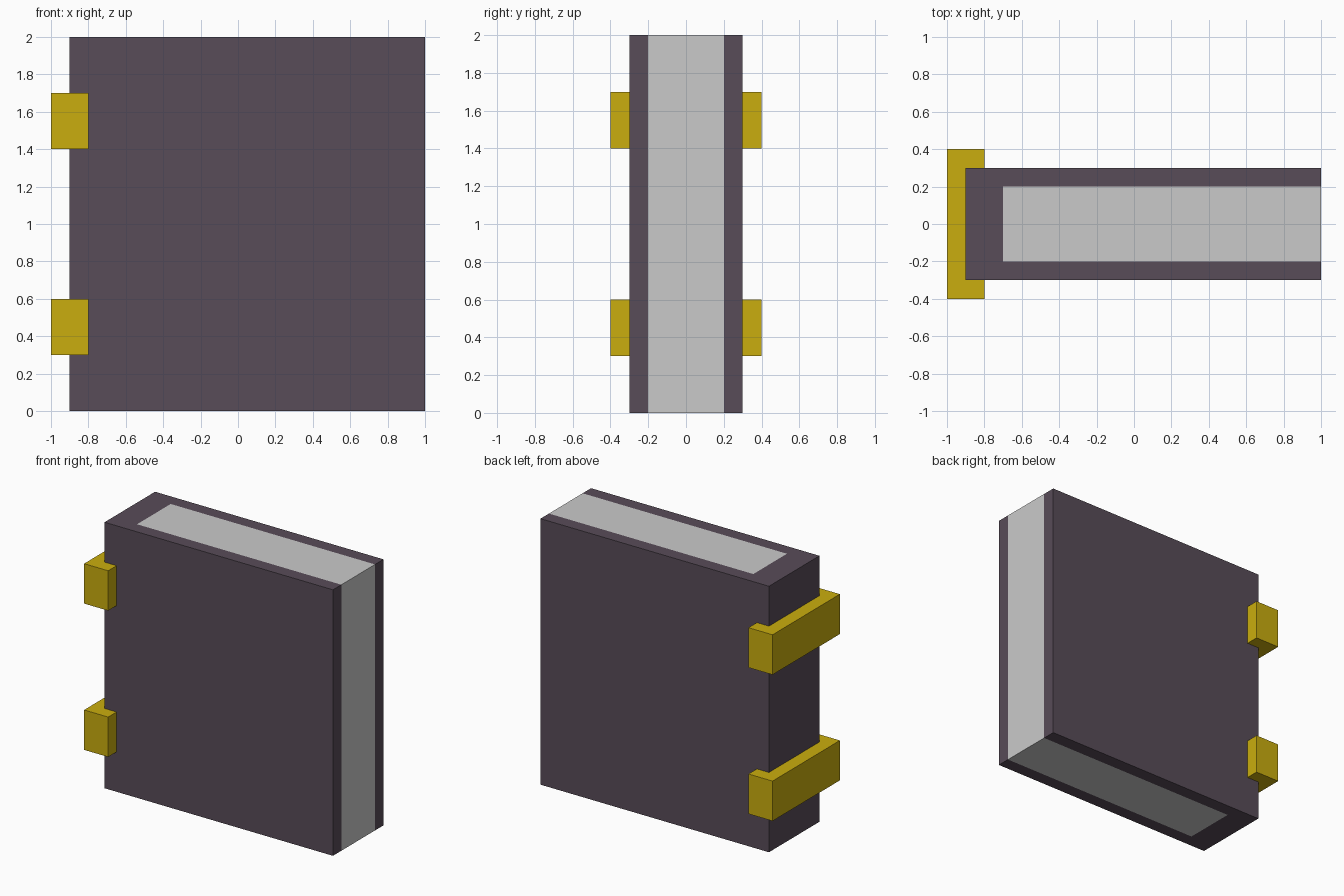
import bpy
import bmesh

if "Cube" in bpy.data.objects:
    bpy.data.objects.remove(bpy.data.objects["Cube"])


def material(name, rgb):
    """Flat colour from 0-255 sRGB values, stored as linear."""
    lin = [(c / 255 / 12.92) if c <= 10 else ((c / 255 + 0.055) / 1.055) ** 2.4 for c in rgb]
    mat = bpy.data.materials.new(name)
    mat.diffuse_color = (*lin, 1)
    mat.use_nodes = True
    mat.node_tree.nodes["Principled BSDF"].inputs["Base Color"].default_value = mat.diffuse_color
    return mat


def prism(name, profile, z0, z1, mat):
    """Extrude a closed top-view outline from z0 up to z1."""
    bm = bmesh.new()
    face = bm.faces.new([bm.verts.new((x, y, z0)) for x, y in profile])
    top = bmesh.ops.extrude_face_region(bm, geom=[face])["geom"]
    bmesh.ops.translate(bm, vec=(0, 0, z1 - z0),
                        verts=[v for v in top if isinstance(v, bmesh.types.BMVert)])
    bmesh.ops.recalc_face_normals(bm, faces=bm.faces[:])
    mesh = bpy.data.meshes.new(name)
    bm.to_mesh(mesh)
    bm.free()
    mesh.materials.append(mat)
    obj = bpy.data.objects.new(name, mesh)
    bpy.context.collection.objects.link(obj)
    return obj


def rectangle(x0, x1, y):
    return [(x0, -y), (x1, -y), (x1, y), (x0, y)]


def channel(x0, x_in, x1, y_out, y_in):
    """U-shaped outline, open towards +x."""
    return [(x0, -y_out), (x1, -y_out), (x1, -y_in), (x_in, -y_in),
            (x_in, y_in), (x1, y_in), (x1, y_out), (x0, y_out)]


leather = material("dark plum cover", (88, 76, 88))
paper = material("pale grey paper", (202, 202, 202))
gold = material("gold", (202, 174, 14))

# Cover: spine and two boards wrapped round the pages
prism("book_cover", channel(-0.9, -0.7, 1.0, 0.3, 0.2), 0, 2, leather)

# Page block, flush with the cover edges
prism("page_block", rectangle(-0.7, 1.0, 0.2), 0, 2, paper)

# Gold bands clasping the spine
for name, z in (("lower_spine_band", 0.3), ("upper_spine_band", 1.4)):
    prism(name, channel(-1.0, -0.9, -0.8, 0.4, 0.3), z, z + 0.3, gold)
